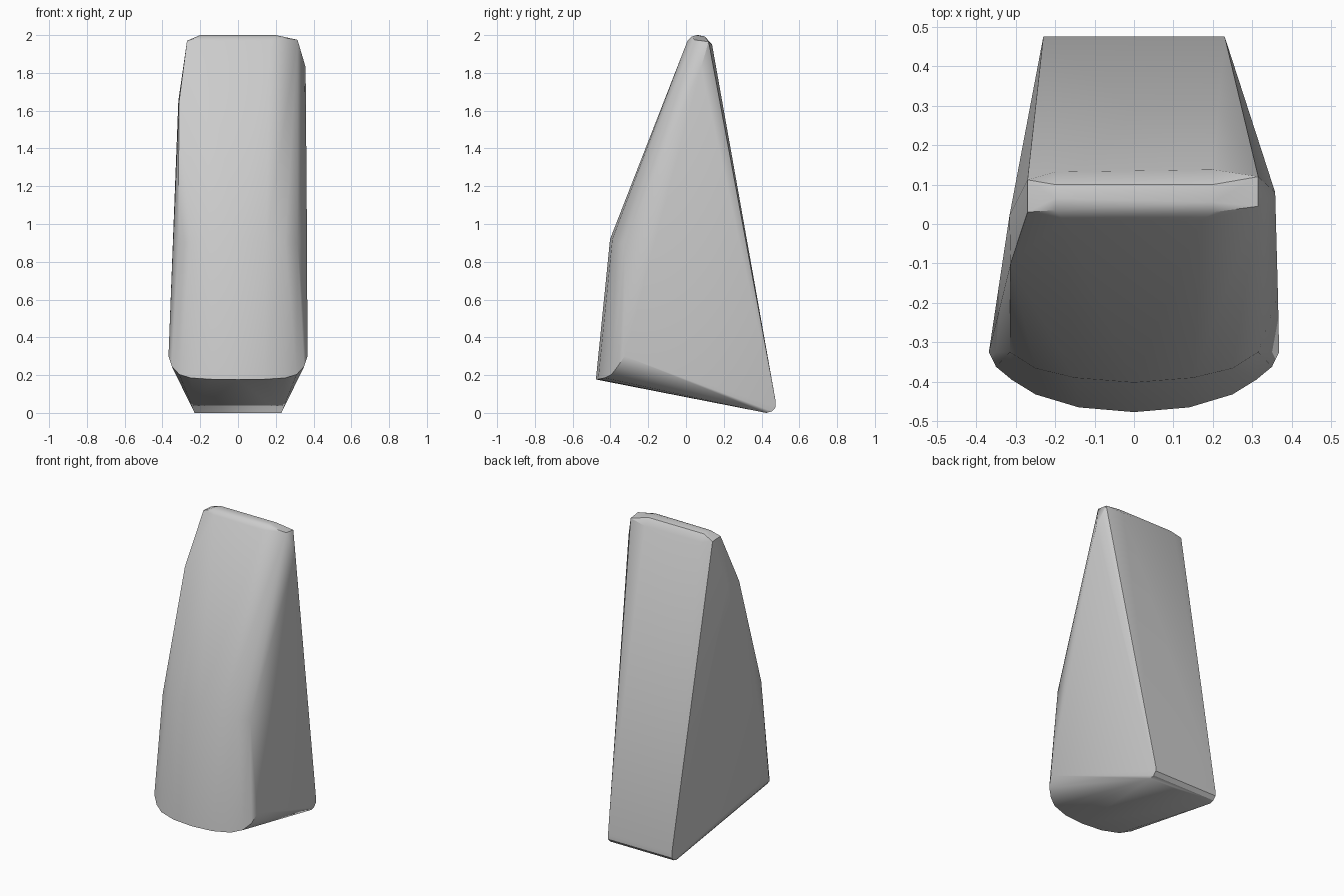
import bpy, bmesh, math

cube = bpy.data.objects.get("Cube")
if cube:
    bpy.data.objects.remove(cube, do_unlink=True)

grey = bpy.data.materials.new("light_grey")
grey.use_nodes = True
grey.diffuse_color = (0.6, 0.6, 0.6, 1)
grey.node_tree.nodes["Principled BSDF"].inputs["Base Color"].default_value = (0.6, 0.6, 0.6, 1)

bm = bmesh.new()


def add(*points, mirrored=False):
    for x, y, z in points:
        bm.verts.new((x, y, z))
        if mirrored:
            bm.verts.new((-x, y, z))


# Rounded toe at the back of the base
for y, z in [(0.425, 0.0), (0.455, 0.008), (0.475, 0.03), (0.475, 0.06)]:
    add((0.23, y, z), mirrored=True)

# Curved lower front lip, rising into the widest corners
add((0, -0.477, 0.177))
add((0.14, -0.465, 0.178), (0.25, -0.432, 0.185), (0.31, -0.395, 0.203),
    (0.35, -0.362, 0.245), (0.368, -0.325, 0.3), mirrored=True)
add((0, -0.473, 0.22))
add((0.14, -0.459, 0.225), (0.25, -0.425, 0.235), mirrored=True)

# Bulge of the front face
add((0, -0.402, 0.92))
add((0.15, -0.39, 0.92), (0.25, -0.366, 0.9), (0.315, -0.325, 0.9), mirrored=True)

# Upper shoulders, slightly different on each side
add((-0.313, -0.10, 1.64), (-0.316, 0.02, 1.65))
add((0.358, 0.08, 1.83), (0.365, -0.18, 0.95))

# Rounded cap: front rim, crown and rear rim
add((-0.27, 0.03, 1.97), (-0.18, 0.012, 1.97), (0.17, 0.008, 1.97), (0.315, 0.045, 1.975))
add((-0.2, 0.035, 1.992), (0.2, 0.03, 1.992))
add((-0.2, 0.065, 2.0), (0.2, 0.055, 2.0))
add((-0.2, 0.1, 1.992), (0.2, 0.1, 1.992))
add((-0.27, 0.112, 1.965), (-0.2, 0.132, 1.95), (0.2, 0.138, 1.95), (0.315, 0.12, 1.965))

# Wrap the outline points in one closed skin
hull = bmesh.ops.convex_hull(bm, input=bm.verts[:])
loose = [v for v in bm.verts if not v.link_faces]
bmesh.ops.delete(bm, geom=loose, context='VERTS')
bmesh.ops.dissolve_limit(bm, angle_limit=math.radians(0.5), verts=bm.verts[:], edges=bm.edges[:])
bmesh.ops.recalc_face_normals(bm, faces=bm.faces[:])

mesh = bpy.data.meshes.new("wedge_body")
bm.to_mesh(mesh)
bm.free()
body = bpy.data.objects.new("wedge_body", mesh)
bpy.context.collection.objects.link(body)
mesh.materials.append(grey)

# Soft faces with crisp side edges
bpy.ops.object.select_all(action='DESELECT')
body.select_set(True)
bpy.context.view_layer.objects.active = body
bpy.ops.object.shade_smooth_by_angle(angle=math.radians(32))
